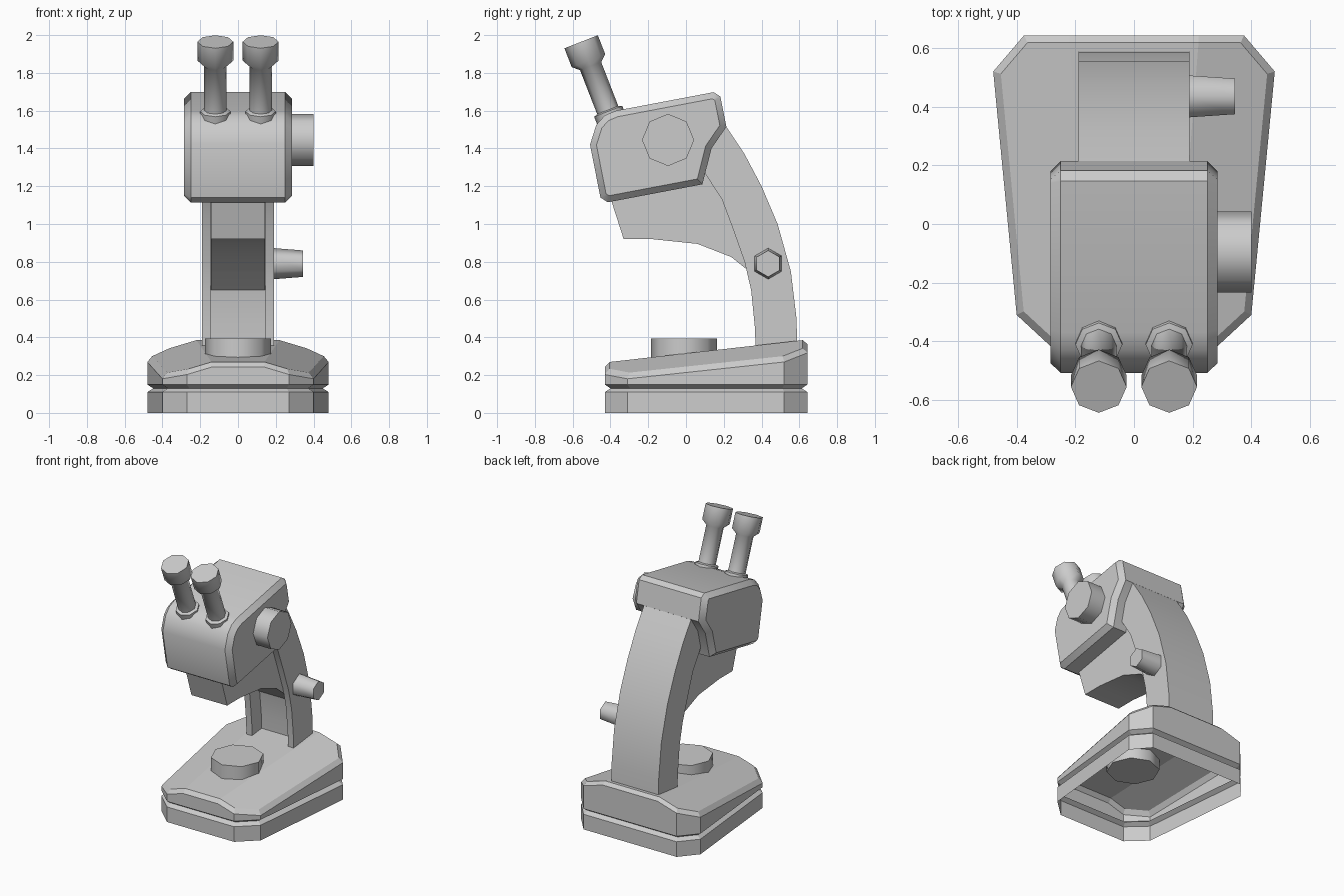
import bpy, bmesh, math
from mathutils import Vector

if "Cube" in bpy.data.objects:
    bpy.data.objects.remove(bpy.data.objects["Cube"])


def loft(name, loops, cap_start=True, cap_end=True, smooth=30, extra_faces=()):
    """Skin a list of equal closed loops; extra_faces index the last loop."""
    bm = bmesh.new()
    rings = [[bm.verts.new(p) for p in loop] for loop in loops]
    n = len(rings[0])
    for a, b in zip(rings, rings[1:]):
        for i in range(n):
            j = (i + 1) % n
            bm.faces.new((a[i], a[j], b[j], b[i]))
    if cap_start:
        bm.faces.new(rings[0][::-1])
    if cap_end:
        bm.faces.new(rings[-1])
    for f in extra_faces:
        bm.faces.new([rings[-1][i] for i in f])
    bmesh.ops.recalc_face_normals(bm, faces=bm.faces[:])
    me = bpy.data.meshes.new(name)
    bm.to_mesh(me)
    bm.free()
    ob = bpy.data.objects.new(name, me)
    bpy.context.collection.objects.link(ob)
    bpy.ops.object.select_all(action='DESELECT')
    ob.select_set(True)
    bpy.context.view_layer.objects.active = ob
    if smooth:
        bpy.ops.object.shade_smooth_by_angle(angle=math.radians(smooth))
    return ob


def inset(poly, d):
    """Mitred inward offset of a counter-clockwise polygon."""
    out = []
    for i, p in enumerate(poly):
        p = Vector(p)
        e1 = (p - Vector(poly[i - 1])).normalized()
        e2 = (Vector(poly[(i + 1) % len(poly)]) - p).normalized()
        n1, n2 = Vector((-e1.y, e1.x)), Vector((-e2.y, e2.x))
        out.append(tuple(p + (n1 + n2) * d / (1 + n1.dot(n2))))
    return out


def lathe(name, origin, axis, u, profile, sides, phase=0.0, smooth=50):
    """Turned part: profile is (radius, distance along axis)."""
    o, a, u = Vector(origin), Vector(axis).normalized(), Vector(u)
    v = a.cross(u)
    ang = [phase + 2 * math.pi * k / sides for k in range(sides)]
    return loft(name, [[o + a * t + (u * math.cos(w) + v * math.sin(w)) * r for w in ang]
                       for r, t in profile], smooth=smooth)


# Base: open-bottomed shell with a V groove and a sloping, cambered top
half = [(0.14, -0.43), (0.27, -0.43), (0.40, -0.31), (0.48, 0.52), (0.375, 0.643), (0.22, 0.643)]
outline = half + [(-x, y) for x, y in reversed(half)]


def top_z(x, y):
    ridge = 0.14 + 0.08 * (y + 0.41) / 1.03
    return 0.27 + 0.113 * (y + 0.40) - 0.3 * max(0, abs(x) - ridge)


groove, top = inset(outline, 0.03), inset(outline, 0.025)
loft("base", [
    [(x, y, 0) for x, y in outline],
    [(x, y, 0.11) for x, y in outline],
    [(x, y, 0.13) for x, y in groove],
    [(x, y, 0.15) for x, y in outline],
    [(x, y, top_z(x, y) - 0.024) for x, y in outline],
    [(x, y, top_z(x, y)) for x, y in top],
], cap_start=False, cap_end=False, smooth=0,
    extra_faces=[(0, 1, 2, 3, 4, 5), (0, 5, 6, 11), (6, 7, 8, 9, 10, 11)])

# Round stage
lathe("stage", (0, -0.01, 0.25), (0, 0, 1), (1, 0, 0), [(0.175, 0), (0.175, 0.145)], 8)

# Curved arm with a U-shaped section open to the front: (outer y, z, inner y, z)
stations = [(.59, .30, .37, .30), (.585, .50, .365, .45), (.555, .75, .345, .65),
            (.485, 1.0, .31, .80), (.40, 1.2, .25, .97), (.31, 1.37, .19, 1.13),
            (.19, 1.55, .08, 1.30)]
W, C = 0.19, 0.145
sections = []
for oy, oz, iy, iz in stations:
    my, mz = (oy + iy) / 2, (oz + iz) / 2
    right = [(W, oy, oz), (W, iy, iz), (C, iy, iz), (C, my, mz)]
    sections.append(right + [(-x, y, z) for x, y, z in reversed(right)])
loft("arm", sections)

# Nose block under the head, running into the arm channel
nose = [(-.33, .92), (-.18, .92), (.06, .895), (.24, .825), (.34, .745), (.45, .65),
        (.47, .75), (.38, 1.0), (.25, 1.25), (0, 1.4), (-.42, 1.2)]
loft("nose", [[(x, y, z) for y, z in nose] for x in (-0.144, 0.144)])

# Head: side profile with chamfered cheeks
head = [(-.414, 1.115), (.087, 1.21), (.135, 1.40), (.214, 1.515), (.182, 1.675), (.147, 1.698),
        (-.37, 1.60), (-.43, 1.575), (-.475, 1.525), (-.508, 1.42), (-.453, 1.14)]
cheek = inset(head, 0.033)
loft("head", [[(x, y, z) for y, z in p] for x, p in
              ((-0.285, cheek), (-0.25, head), (0.25, head), (0.285, cheek))], smooth=40)

# Focus knobs on the right side
lathe("head_knob", (0.27, -0.095, 1.445), (1, 0, 0), (0, 1, 0), [(0.138, 0), (0.138, 0.13)], 8)
lathe("arm_knob", (0.18, 0.435, 0.79), (1, 0, 0), (0, 1, 0), [(0.083, 0), (0.07, 0.165)], 6,
      phase=math.pi / 6, smooth=62)

# Pair of eyepieces with collar, tube and cup
for side, x in (("left", -0.12), ("right", 0.12)):
    lathe("eyepiece_" + side, (x, -0.41, 1.592), (0, -0.363, 0.932), (1, 0, 0),
          [(0.08, -0.04), (0.08, 0.005), (0.06, 0.012), (0.06, 0.262),
           (0.095, 0.293), (0.095, 0.4)], 8)
